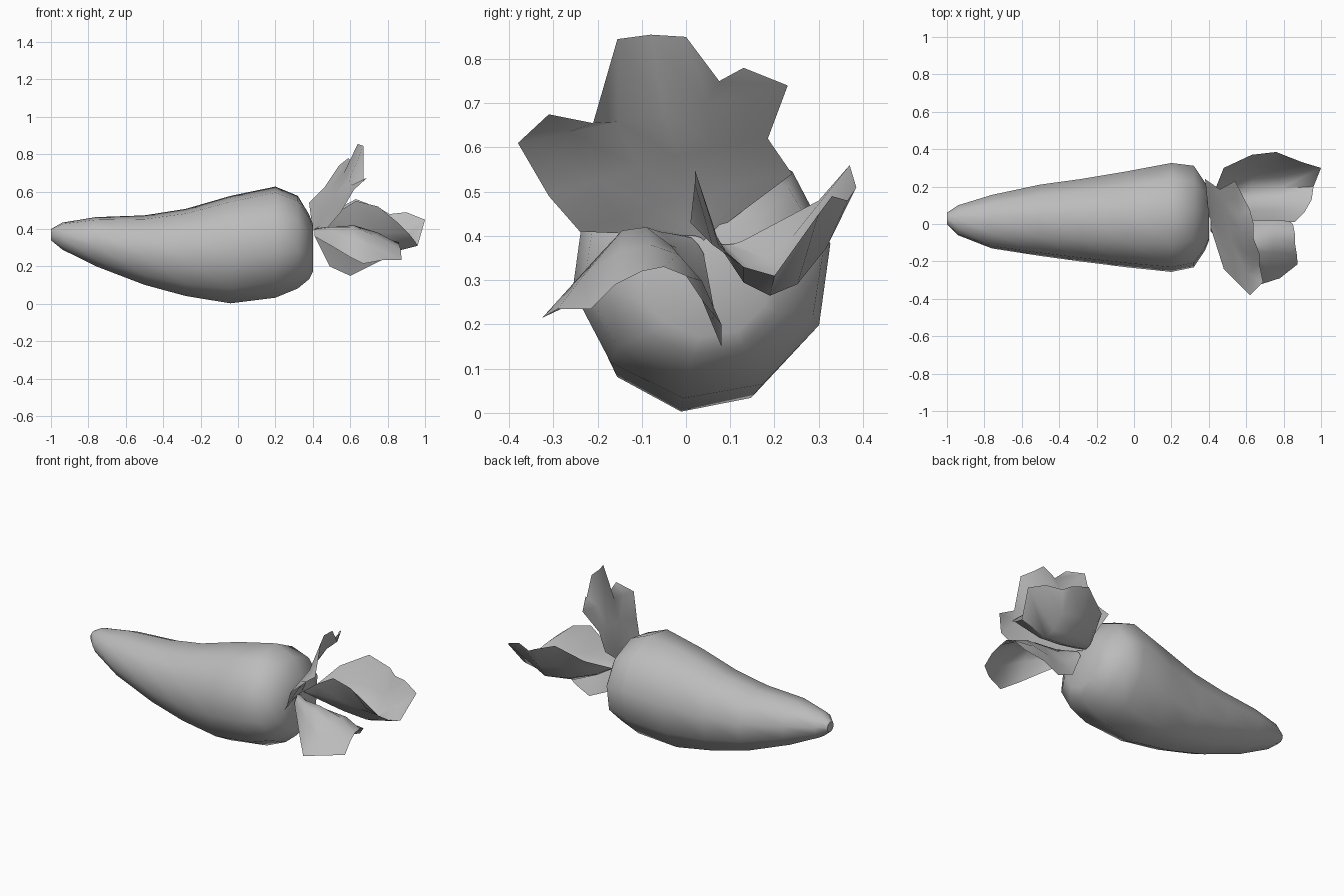
import bpy, bmesh, math
from mathutils import Vector

cube = bpy.data.objects.get("Cube")
if cube:
    bpy.data.objects.remove(cube, do_unlink=True)

# One plain grey for everything
GREY = (0.5, 0.5, 0.5, 1.0)
grey = bpy.data.materials.new("plain_grey")
grey.use_nodes = True
grey.diffuse_color = GREY
grey.node_tree.nodes["Principled BSDF"].inputs["Base Color"].default_value = GREY


def finish(bm, name, angle):
    """Turn a bmesh into a named, smooth-shaded object."""
    mesh = bpy.data.meshes.new(name)
    bm.to_mesh(mesh)
    bm.free()
    mesh.materials.append(grey)
    obj = bpy.data.objects.new(name, mesh)
    bpy.context.collection.objects.link(obj)
    bpy.ops.object.select_all(action="DESELECT")
    obj.select_set(True)
    bpy.context.view_layer.objects.active = obj
    bpy.ops.object.shade_smooth_by_angle(angle=math.radians(angle))
    return obj


def bridge(bm, first, second, closed):
    """Fill the strip between two rows of vertices with quads."""
    count = len(first)
    for i in range(count if closed else count - 1):
        j = (i + 1) % count
        bm.faces.new((first[i], first[j], second[j], second[i]))


# Root: ten-sided rings along x, each given as (x, low z, high z, low y, high y)
SIDES = 10
PROFILE = [
    (-1.0, .34, .40, 0, .06), (-.94, .29, .435, -.06, .10),
    (-.76, .20, .465, -.13, .155), (-.5, .10, .475, -.17, .21),
    (-.28, .04, .51, -.20, .24), (-.04, 0, .58, -.23, .28),
    (.20, .03, .63, -.255, .325), (.32, .08, .58, -.23, .31),
    (.38, .13, .48, -.14, .22), (.40, .17, .43, -.09, .19),
]


def build_root():
    bm = bmesh.new()
    rings = []
    for x, z_low, z_high, y_low, y_high in PROFILE:
        ring = []
        for i in range(SIDES):
            a = math.tau * i / SIDES - math.radians(8)
            y = (y_low + y_high) / 2 + math.sin(a) * (y_high - y_low) / 2 * 1.02
            z = (z_low + z_high) / 2 - math.cos(a) * (z_high - z_low) / 2
            ring.append(bm.verts.new((x, y, z)))
        rings.append(ring)
    for first, second in zip(rings, rings[1:]):
        bridge(bm, first, second, True)
    bm.faces.new(rings[0])
    bm.faces.new(rings[-1])
    bmesh.ops.recalc_face_normals(bm, faces=bm.faces)
    return finish(bm, "root", 50)


# Leaves: curved sheets spanned between two edges and a midrib (hundredths),
# closed by a jagged tip row
def build_leaf(name, left, rib, right, tip):
    bm = bmesh.new()
    columns = len(tip)
    rows = []
    for a, m, b in zip(left, rib, right):
        a, m, b = (Vector(p) / 100 for p in (a, m, b))
        row = []
        for i in range(columns):
            t = i / (columns - 1)
            # Quadratic arc through left edge, midrib and right edge
            p = (a * (1 - t) * (1 - 2 * t) + m * 4 * t * (1 - t)
                 + b * t * (2 * t - 1))
            row.append(bm.verts.new(p))
        rows.append(row)
    rows.append([bm.verts.new(Vector(p) / 100) for p in tip])
    for first, second in zip(rows, rows[1:]):
        bridge(bm, first, second, False)
    return finish(bm, name, 60)


build_root()
build_leaf(
    "upright_leaf",
    left=[(40, 4, 39), (38, 24, 54), (46, 18.5, 62), (54, 23, 74)],
    rib=[(41, 2, 40), (45, 0, 49), (51, -2, 58), (58, -5, 68)],
    right=[(41, -2, 40), (48, -24, 41), (55, -31, 49), (62, -38, 61)],
    tip=[(59, 13, 78), (62, 7.5, 75), (64, 0, 85), (64, -8, 85.5),
         (67, -15.5, 84.5), (67, -21, 65.5), (69, -31, 67.5)])
build_leaf(
    "left_leaf",
    left=[(41, 5, 40), (50, 4, 47), (63, 2, 55), (75, 2, 52)],
    rib=[(41, 9, 38), (50, 14, 33), (63, 18, 28), (78, 19, 26.5)],
    right=[(42, 15, 40), (48, 30, 48), (63, 37, 56), (76, 38.5, 51)],
    tip=[(86, 1, 43), (91, 6, 38), (95, 13, 33), (96, 20, 31),
         (100, 30, 45), (90, 33, 49), (81, 36.5, 48)])
build_leaf(
    "right_leaf",
    left=[(41, 4, 36), (49, 7, 20), (60, 8, 15), (70, 8, 20)],
    rib=[(41, 0, 40), (50, -6, 41), (62, -9, 42), (75, -8, 38)],
    right=[(41, -4, 36), (50, -14, 31), (60, -25, 25), (67, -32.5, 21.5)],
    tip=[(80, 4, 25), (85, 0, 31), (86, -5, 33), (86, -10, 32),
         (87, -16, 29), (87.5, -21.5, 23.5), (78, -29, 23.5)])
